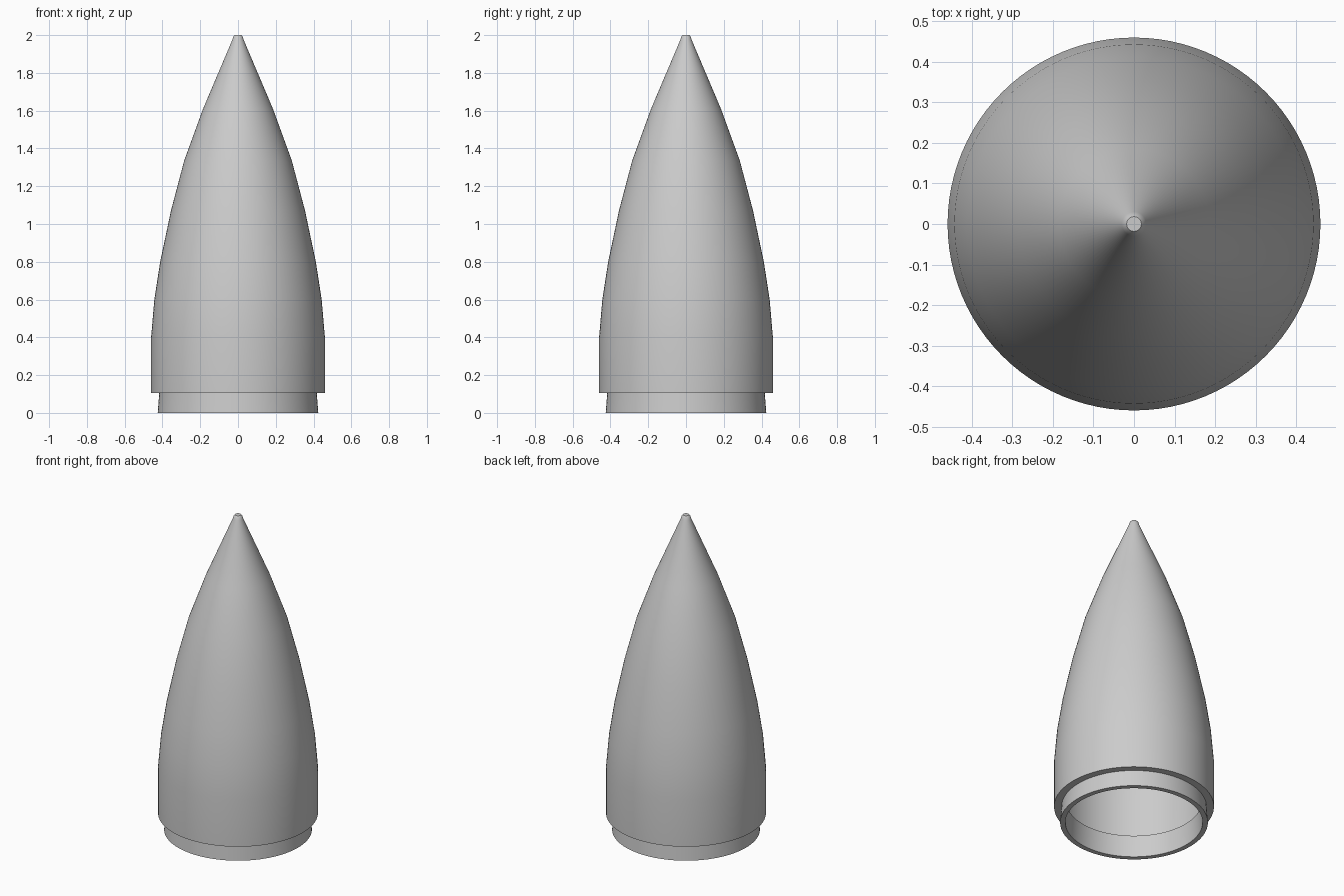
import bpy
import math

default = bpy.data.objects.get("Cube")
if default:
    bpy.data.objects.remove(default, do_unlink=True)

grey = bpy.data.materials.new("light_grey")
grey.use_nodes = True
colour = (0.6, 0.6, 0.6, 1.0)
grey.diffuse_color = colour
grey.node_tree.nodes["Principled BSDF"].inputs["Base Color"].default_value = colour

SEGMENTS = 96
WALL = 0.03

# Outer skin, from the shoulder's lip up to the blunt tip: (radius, height)
outer = [(0.425, 0), (0.417, 0.105), (0.46, 0.105), (0.46, 0.4), (0.443, 0.6),
         (0.412, 0.8), (0.355, 1.07), (0.285, 1.335), (0.185, 1.61),
         (0.03, 1.975), (0.026, 1.99), (0.018, 2)]

# Hollow inside, one wall thickness in, with a ledge above the shoulder
inner = [(r - WALL, z) for r, z in outer[3:9]]
shoulder_top = outer[1][1] + WALL
inner = [(0.425 - WALL, 0), (0.417 - WALL, shoulder_top),
         (0.46 - WALL, shoulder_top)] + inner + [(0.005, 1.93)]


def lathe(name, profile):
    """Spin an open profile round z and cap both ends with polygons."""
    verts = [(r * math.cos(math.tau * i / SEGMENTS), r * math.sin(math.tau * i / SEGMENTS), z)
             for r, z in profile for i in range(SEGMENTS)]
    faces = []
    for row in range(len(profile) - 1):
        a, b = row * SEGMENTS, (row + 1) * SEGMENTS
        for i in range(SEGMENTS):
            j = (i + 1) % SEGMENTS
            faces.append((a + i, a + j, b + j, b + i))
    top = (len(profile) - 1) * SEGMENTS
    faces.append(tuple(range(SEGMENTS))[::-1])
    faces.append(tuple(range(top, top + SEGMENTS)))
    mesh = bpy.data.meshes.new(name)
    mesh.from_pydata(verts, [], faces)
    mesh.materials.append(grey)
    obj = bpy.data.objects.new(name, mesh)
    bpy.context.collection.objects.link(obj)
    return obj


# One closed shell: down the inside from its apex, round the lip, up the outside
nose_cone = lathe("nose_cone", inner[::-1] + outer)

# The inside apex cap must face down into the hollow, which the closed loop gives
bpy.ops.object.select_all(action='DESELECT')
nose_cone.select_set(True)
bpy.context.view_layer.objects.active = nose_cone
bpy.ops.object.shade_smooth_by_angle(angle=math.radians(30))
